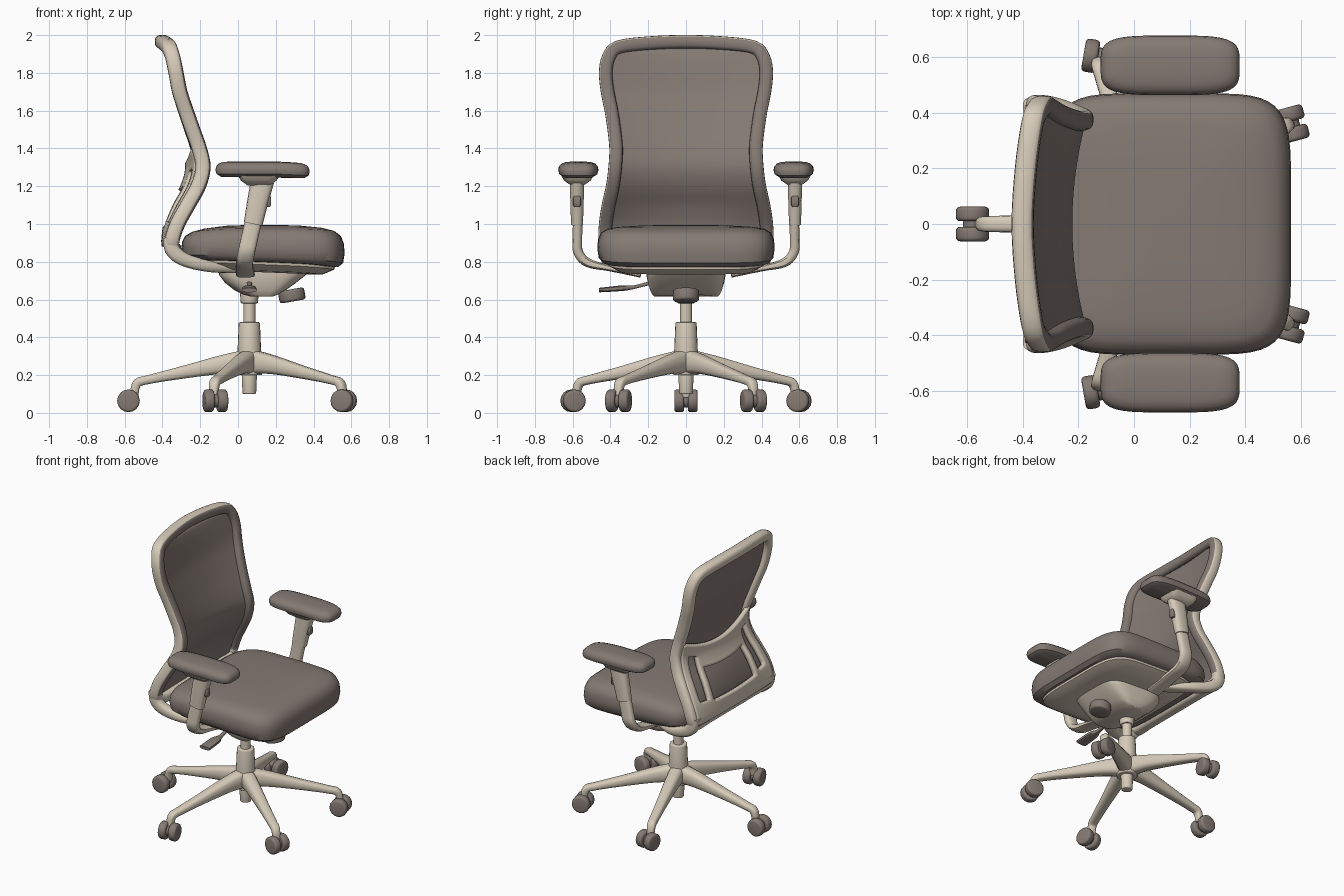
import bpy, bmesh
from math import sin, cos, pi, radians
from mathutils import Vector, Matrix

cube = bpy.data.objects.get("Cube")
if cube:
    bpy.data.objects.remove(cube)


def material(name, rgb):
    m = bpy.data.materials.new(name)
    m.use_nodes = True
    m.diffuse_color = (*rgb, 1)
    m.node_tree.nodes["Principled BSDF"].inputs["Base Color"].default_value = (*rgb, 1)
    return m


CREAM = material("cream plastic", (0.68, 0.60, 0.49))
BROWN = material("taupe fabric", (0.235, 0.195, 0.173))


def finish(bm, name, *mats):
    bmesh.ops.recalc_face_normals(bm, faces=bm.faces)
    mesh = bpy.data.meshes.new(name)
    bm.to_mesh(mesh)
    bm.free()
    for m in mats:
        mesh.materials.append(m)
    ob = bpy.data.objects.new(name, mesh)
    bpy.context.collection.objects.link(ob)
    bpy.ops.object.select_all(action='DESELECT')
    ob.select_set(True)
    bpy.context.view_layer.objects.active = ob
    bpy.ops.object.shade_smooth_by_angle(angle=radians(40))
    return ob


def spline(pts, steps=5, closed=False):
    """Smooth path through tuples of any length."""
    n, out = len(pts), []
    for i in range(n if closed else n - 1):
        ids = [i - 1, i, i + 1, i + 2]
        ids = [k % n if closed else min(max(k, 0), n - 1) for k in ids]
        a, b, c, d = (Vector(pts[k]) for k in ids)
        for s in range(steps):
            t = s / steps
            out.append(b + (c - a) * t / 2 + (a * 2 - b * 5 + c * 4 - d) * t * t / 2
                       + (b * 3 - a - c * 3 + d) * t ** 3 / 2)
    return out if closed else out + [Vector(pts[-1])]


def power(v, e):
    return abs(v) ** e * (1 if v > 0 else -1)


def loft(bm, rings, closed=False):
    loops = [[bm.verts.new(p) for p in r] for r in rings]
    n = len(loops[0])
    for i in range(len(loops) - (not closed)):
        a, b = loops[i], loops[(i + 1) % len(loops)]
        for j in range(n):
            bm.faces.new((a[j], a[(j + 1) % n], b[(j + 1) % n], b[j]))
    if not closed:
        bm.faces.new(loops[0])
        bm.faces.new(loops[-1])


def sweep(pts, axis, sizes, steps=5, closed=False, sides=14):
    """Rounded-box section along a path; sizes are half extents (along axis, across)."""
    rows = spline([(*p, *s) for p, s in zip(pts, sizes)], steps, closed)
    path, rings = [Vector(r[:3]) for r in rows], []
    n = len(path)
    for i, p in enumerate(path):
        nxt = path[(i + 1) % n] if closed else path[min(i + 1, n - 1)]
        prv = path[i - 1] if closed else path[max(i - 1, 0)]
        t = (nxt - prv).normalized()
        across = t.cross(Vector(axis)).normalized()
        along = across.cross(t)
        a, b = rows[i][3], rows[i][4]
        rings.append([p + along * a * power(cos(w), .7) + across * b * power(sin(w), .7)
                      for w in (2 * pi * k / sides for k in range(sides))])
    bm = bmesh.new()
    loft(bm, rings, closed)
    return bm


def pad(name, mat, x0, x1, hy, yc, rings, warp=lambda x, y, z: z, square=.4, y_inset=1):
    """Stack of rounded-rectangle outlines given as (height, inset)."""
    cx, hx, loops = (x0 + x1) / 2, (x1 - x0) / 2, []
    for z, ins in rings:
        loop = []
        for k in range(48):
            w = 2 * pi * (k + .5) / 48
            x = cx + (hx - ins) * power(cos(w), square)
            y = yc + (hy - ins * y_inset) * power(sin(w), square)
            loop.append((x, y, warp(x, y, z)))
        loops.append(loop)
    bm = bmesh.new()
    loft(bm, loops)
    return finish(bm, name, mat)


def cylinder(name, mat, r1, r2, depth, matrix, bevel=0.0, seg=20):
    bm = bmesh.new()
    bmesh.ops.create_cone(bm, cap_ends=True, segments=seg, radius1=r1, radius2=r2,
                          depth=depth, matrix=matrix)
    if bevel:
        rims = [e for e in bm.edges if any(len(f.verts) > 4 for f in e.link_faces)]
        bmesh.ops.bevel(bm, geom=rims, offset=bevel, segments=3, profile=.5, affect='EDGES')
    return finish(bm, name, mat)


def at(x, y, z):
    return Matrix.Translation((x, y, z))


def turn_z(degrees):
    return Matrix.Rotation(radians(degrees), 4, 'Z')


# Star base: hub, gas lift, five legs
PX = 0.06
cylinder("base_hub", CREAM, .068, .056, .28, at(PX, 0, .34), .006)
cylinder("base_hub_foot", CREAM, .036, .042, .14, at(PX, 0, .17), .006)
cylinder("gas_lift", CREAM, .032, .032, .22, at(PX, 0, .56))
cylinder("lift_collar", CREAM, .045, .05, .06, at(PX, 0, .61), .005)
for i in range(5):
    bm = sweep([(.02, 0, .27), (.15, 0, .255), (.35, 0, .215), (.53, 0, .177), (.595, 0, .155),
                (.61, 0, .085)], (0, 1, 0),
               [(.05, .065), (.045, .05), (.036, .034), (.03, .024), (.028, .024), (.022, .022)])
    bm.transform(at(PX, 0, 0) @ turn_z(36 + 72 * i))
    finish(bm, f"base_leg_{i}", CREAM)

# Twin casters, each swivelled: position and axle heading
CASTERS = [(-.58, 0, 0), (.56, .357, 15), (.56, -.357, -15), (-.12, .598, 80), (-.12, -.598, -80)]
for i, (x, y, heading) in enumerate(CASTERS):
    place = at(x, y, .064) @ turn_z(heading)
    spin = Matrix.Rotation(pi / 2, 4, 'X')
    for s in (-1, 1):
        cylinder(f"caster_wheel_{i}_{s}", BROWN, .06, .06, .052,
                 place @ at(0, s * .036, 0) @ spin, .014, 16)
    cylinder(f"caster_axle_{i}", BROWN, .035, .035, .07, place @ spin)

# Tilt mechanism, knob and lever
pad("tilt_housing", CREAM, -.10, .38, .21, 0,
    [(.615, .17), (.625, .13), (.65, .08), (.69, .03), (.73, .0), (.78, .0)],
    lambda x, y, z: z + max(0, x - .18) * .35 * (.78 - z) / .165, .5, .25)
cylinder("tension_knob", BROWN, .07, .07, .065,
         at(.285, 0, .622) @ Matrix.Rotation(radians(-10), 4, 'Y'), .015)
finish(sweep([(.06, -.18, .69), (.06, -.28, .665), (.06, -.34, .66), (.06, -.46, .65)], (1, 0, 0),
             [(.014, .01), (.014, .01), (.035, .015), (.04, .012)]), "tilt_lever", BROWN)


# Seat cushion with a waterfall front, on a plastic pan
def droop(x, y, z):
    low = max(0, min(1, (.98 - z) / .17))
    return z - .04 * x * low - max(0, x - .3) ** 2 * .25 - max(0, -x) ** 2 * .3 * (1 - low)


pad("seat_cushion", BROWN, -.30, .565, .47, 0,
    [(.80, .09), (.806, .035), (.83, .008), (.875, 0), (.92, .004), (.955, .02), (.975, .055),
     (.985, .12), (.992, .24), (.995, .36)], droop, .36)
pad("seat_pan", CREAM, -.22, .52, .42, 0,
    [(.75, .14), (.757, .07), (.79, .01), (.83, 0)], droop, .4)

# Armrests
for s, side in ((1, "left"), (-1, "right")):
    pad(f"{side}_arm_pad", BROWN, -.12, .38, .107, s * .57,
        [(1.25, .03), (1.265, .006), (1.285, 0), (1.305, .004), (1.32, .018), (1.328, .04),
         (1.331, .08)],
        lambda x, y, z: z - max(0, x - .2) * .05, .5)
    pad(f"{side}_arm_collar", CREAM, .0, .22, .085, s * .575,
        [(1.205, .05), (1.23, .015), (1.255, 0)])
    finish(sweep([(.13, s * .577, 1.23), (.105, s * .577, 1.12), (.08, s * .577, 1.0)], (1, 0, 0),
                 [(.062, .038), (.056, .036), (.05, .032)]), f"{side}_arm_sleeve", CREAM)
    finish(sweep([(.09, s * .572, 1.05), (.06, s * .575, .92), (.045, s * .57, .85),
                  (.035, s * .52, .795), (.035, s * .4, .765), (.04, s * .24, .73)], (1, 0, 0),
                 [(.045, .026)] * 3 + [(.045, .024), (.048, .016), (.05, .014)]),
           f"{side}_arm_post", CREAM)
    pad(f"{side}_arm_button", BROWN, .14, .175, .02, s * .577,
        [(1.09, .006), (1.10, 0), (1.14, 0), (1.15, .006)])

# Backrest outline: depth, half width and height, bottom to top
SIDE = [(-.35, .425, .91), (-.32, .425, 1.0), (-.265, .41, 1.1), (-.21, .388, 1.2),
        (-.185, .375, 1.3), (-.205, .37, 1.4), (-.24, .38, 1.5), (-.275, .395, 1.6),
        (-.308, .415, 1.7), (-.328, .425, 1.8), (-.345, .41, 1.88)]
TOP = [(-.365, .36, 1.935), (-.388, .2, 1.957)]
BOTTOM = [(-.34, .25, .865), (-.348, .39, .87)]
half = BOTTOM + SIDE + TOP
ring = [(-.34, 0, .865)] + half + [(-.40, 0, 1.965)] + [(x, -y, z) for x, y, z in reversed(half)]
SECTION = 16
bm = sweep(ring, (1, 0, 0), [(.04, .036)] * len(ring), 4, True, SECTION)
# Upholstery wraps the front and inner faces of the frame
bm.faces.index_update()
for f in bm.faces:
    strip = f.index % SECTION
    front = strip < 2 or strip >= SECTION - 4
    f.material_index = int(front and f.calc_center_median().z > .92)
finish(bm, "back_frame", CREAM, BROWN)

# Supports that carry the back frame under the seat
for s, side in ((1, "left"), (-1, "right")):
    finish(sweep([(-.36, s * .42, .93), (-.345, s * .42, .86), (-.28, s * .41, .81),
                  (-.15, s * .37, .775), (.0, s * .28, .76)], (0, 1, 0),
                 [(.035, .04), (.036, .04), (.036, .036), (.04, .03), (.04, .02)]),
           f"{side}_back_support", CREAM)

dense = spline(SIDE, 6) + spline([SIDE[-1], TOP[0]], 4)[1:]


def outline(z):
    for a, b in zip(dense, dense[1:]):
        if z <= b.z:
            t = max(0, (z - a.z) / (b.z - a.z))
            return a.lerp(b, t)
    return dense[-1]


def back_sheet(name, mat, z0, z1, rise, rows, cols, shift, thick, hole=lambda u, z: False):
    """Curved sheet following the frame; its top edge rises to the sides."""
    bm = bmesh.new()
    us = [2 * i / cols - 1 for i in range(cols + 1)]
    grid = []
    for j in range(rows + 1):
        row = []
        for u in us:
            z = z0 + (z1 + rise * u * u - z0) * j / rows
            p = outline(z)
            bow = .05 * min(1, max(.2, (z - .85) / .25)) - max(0, z - 1.4) * .02
            row.append(bm.verts.new((p.x - bow * (1 - u * u) + shift, u * p.y, z)))
        grid.append(row)
    for j in range(rows):
        for i in range(cols):
            if not hole((us[i] + us[i + 1]) / 2, z0 + (z1 - z0) * (j + .5) / rows):
                bm.faces.new((grid[j][i], grid[j][i + 1], grid[j + 1][i + 1], grid[j + 1][i]))
    bmesh.ops.delete(bm, geom=[v for v in bm.verts if not v.link_faces], context='VERTS')
    mod = finish(bm, name, mat).modifiers.new("thickness", 'SOLIDIFY')
    mod.thickness, mod.offset = thick, 0


def lumbar_opening(u, z):
    window = abs(u) < .55 and .98 < z < 1.17
    slot = .66 < abs(u) < .86 and 1.0 < z < 1.24
    return window or slot


# Mesh upholstery and the lumbar panel behind it
back_sheet("back_mesh", BROWN, .88, 1.93, 0, 36, 24, .008, .012)
back_sheet("lumbar_panel", CREAM, .88, 1.32, .08, 30, 40, -.03, .03, lumbar_opening)
